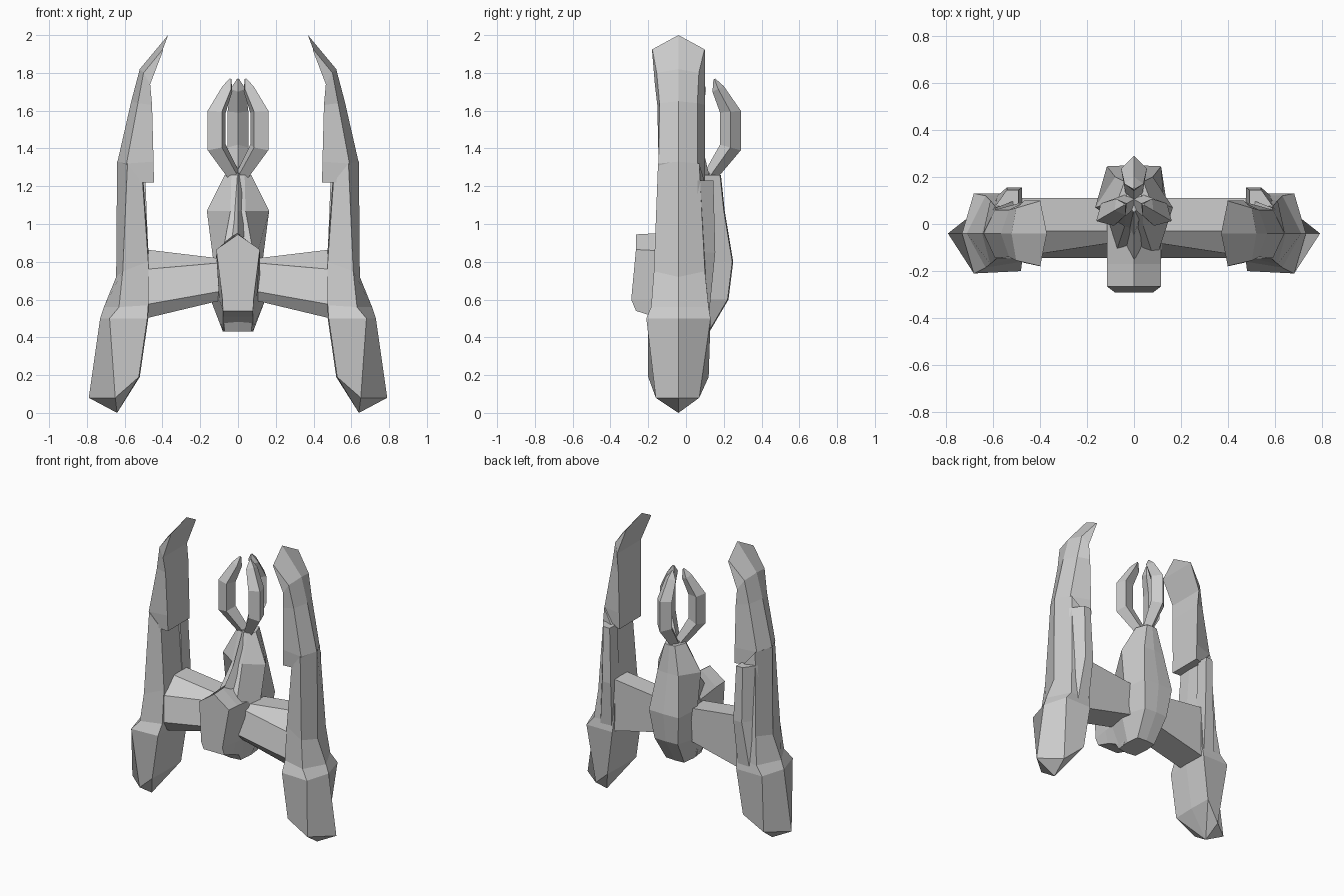
import bpy, bmesh
from math import sin, cos, radians

if "Cube" in bpy.data.objects:
    bpy.data.objects.remove(bpy.data.objects["Cube"])


def loft(name, rings, tip=None, mirror=False):
    """Skin a stack of rings with flat faces; close with caps or a fan to a tip below."""
    bm = bmesh.new()
    vs = [[bm.verts.new(p) for p in r] for r in rings]
    n = len(vs[0])
    for a, b in zip(vs, vs[1:]):
        for i in range(n):
            j = (i + 1) % n
            bm.faces.new((a[i], a[j], b[j], b[i]))
    if tip:
        t = bm.verts.new(tip)
        for i in range(n):
            bm.faces.new((vs[0][i], vs[0][(i + 1) % n], t))
    else:
        bm.faces.new(vs[0])
    bm.faces.new(vs[-1])
    bmesh.ops.remove_doubles(bm, verts=bm.verts, dist=1e-4)
    bmesh.ops.recalc_face_normals(bm, faces=bm.faces)
    me = bpy.data.meshes.new(name)
    bm.to_mesh(me)
    bm.free()
    ob = bpy.data.objects.new(name, me)
    bpy.context.collection.objects.link(ob)
    if mirror:
        m = ob.modifiers.new("mirror", 'MIRROR')
        m.use_clip = False
    return ob


def sym(half):
    """Close a half outline (front centre ... back centre) across x = 0."""
    return half + [(-x, y, z) for x, y, z in reversed(half) if x > 0]


YM = -0.04   # y of the outer ridge on the side pylons


def pylon(out, fo, fi, back_out, back_in):
    """Hexagonal section: ridge (x,z), outer and inner front corners, back y values."""
    return [(out[0], YM, out[1]), fo, fi, (fi[0] - .005, YM, fi[2]),
            (fi[0], back_in, fi[2]), (fo[0], back_out, fo[2])]


# Side pylons with the swollen foot pods
loft("side_pylon", [
    pylon((.79, .08), (.65, -.16, .08), (.525, -.20, .19), .07, .12),
    pylon((.73, .50), (.68, -.21, .50), (.48, -.20, .50), .13, .13),
    pylon((.71, .56), (.63, -.185, .56), (.475, -.16, .57), .12, .12),
    pylon((.645, .72), (.61, -.17, .75), (.475, -.14, .80), .10, .11),
    pylon((.64, 1.33), (.585, -.148, 1.32), (.505, -.13, 1.22), .07, .10),
], tip=(.64, YM, 0), mirror=True)

# Raised rib on the back of each pylon
loft("pylon_rib", [[(x0, .06, z), (x0, y, z), (x1, y, z), (x2, .06, z)]
     for z, y, x0, x1, x2 in [(.50, .12, .49, .58, .64), (.85, .155, .475, .54, .61),
                              (1.23, .145, .49, .54, .60)]], mirror=True)


# Curved horns with an overhanging inner edge
def horn(out, fo, fi, f, b):
    return [(out[0], YM, out[1]), (fo[0], f[0], fo[1]), (fi[0], f[1], fi[1]),
            (fi[0], b[1], fi[1]), (fo[0], b[0], fo[1])]


loft("horn", [
    horn((.60, 1.22), (.57, 1.22), (.445, 1.22), (-.13, -.14), (.06, .10)),
    horn((.638, 1.33), (.59, 1.32), (.447, 1.33), (-.145, -.142), (.06, .10)),
    horn((.565, 1.65), (.53, 1.64), (.455, 1.63), (-.14, -.152), (.06, .10)),
    horn((.52, 1.82), (.50, 1.80), (.465, 1.74), (-.155, -.165), (.068, .10)),
    horn((.37, 2.0), (.398, 1.925), (.396, 1.92), (-.178, -.18), (.098, .10)),
], mirror=True)

# Wing bar between body and pylons
loft("wing_bar", [[(x, .11, zt), (x, -.03, zt), (x, yf, zf), (x, -.145, zl),
                   (x, -.10, zb), (x, .11, zb)]
     for x, zt, zf, yf, zl, zb in [(.03, .81, .80, -.07, .655, .61),
                                   (.49, .865, .76, -.14, .573, .50)]], mirror=True)

# Central hull: half width at back, widest x, front/side/back y per level
loft("central_hull", [sym([(0, yf, z), (xf, yf + .01, z), (xs, ys, z), (xb, yb, z), (0, yb + .005, z)])
     for z, xf, xs, xb, yf, ys, yb in [
         (.43, .07, .08, .07, -.08, .03, .12),
         (.60, .09, .145, .09, -.18, .05, .22),
         (.80, .09, .13, .115, -.17, .06, .245),
         (1.07, .04, .165, .08, -.02, .07, .20),
         (1.26, .035, .07, .04, .05, .10, .18)]])

# Cockpit block on the front, with pointed top
loft("cockpit", [[(0, y, zt), (.115, y, zs), (wm, y - dy, .60), (.08, y, zb),
                  (-.08, y, zb), (-wm, y - dy, .60), (-.115, y, zs)]
     for y, dy, zt, zs, wm, zb in [(-.265, .025, .945, .865, .082, .54),
                                   (-.17, 0, .95, .86, .10, .51),
                                   (0, 0, .97, .84, .12, .43)]])

# Neck ridge leading up to the claw
loft("neck", [sym([(0, y0, z), (w, y1, z), (0, .17, z)])
     for z, w, y0, y1 in [(.93, .07, -.17, 0), (1.07, .05, -.05, .05), (1.27, .045, .05, .10)]])

# Three claw prongs with diamond sections around the neck axis
for k, ang in enumerate((90, 210, 330)):
    c, s = cos(radians(ang)), sin(radians(ang))
    rings = []
    for ro, zo, ri, zi, w in [(.05, 1.23, -.01, 1.27, .035), (.185, 1.39, .075, 1.42, .055),
                              (.185, 1.60, .075, 1.59, .055), (.095, 1.73, .035, 1.70, .04),
                              (.05, 1.77, .04, 1.765, .006)]:
        sec = [(ro, 0, zo), ((ro + ri) / 2, w, (zo + zi) / 2),
               (ri, 0, zi), ((ro + ri) / 2, -w, (zo + zi) / 2)]
        rings.append([(r * c - t * s, .105 + r * s + t * c, z) for r, t, z in sec])
    loft(f"claw_prong_{k + 1}", rings)
